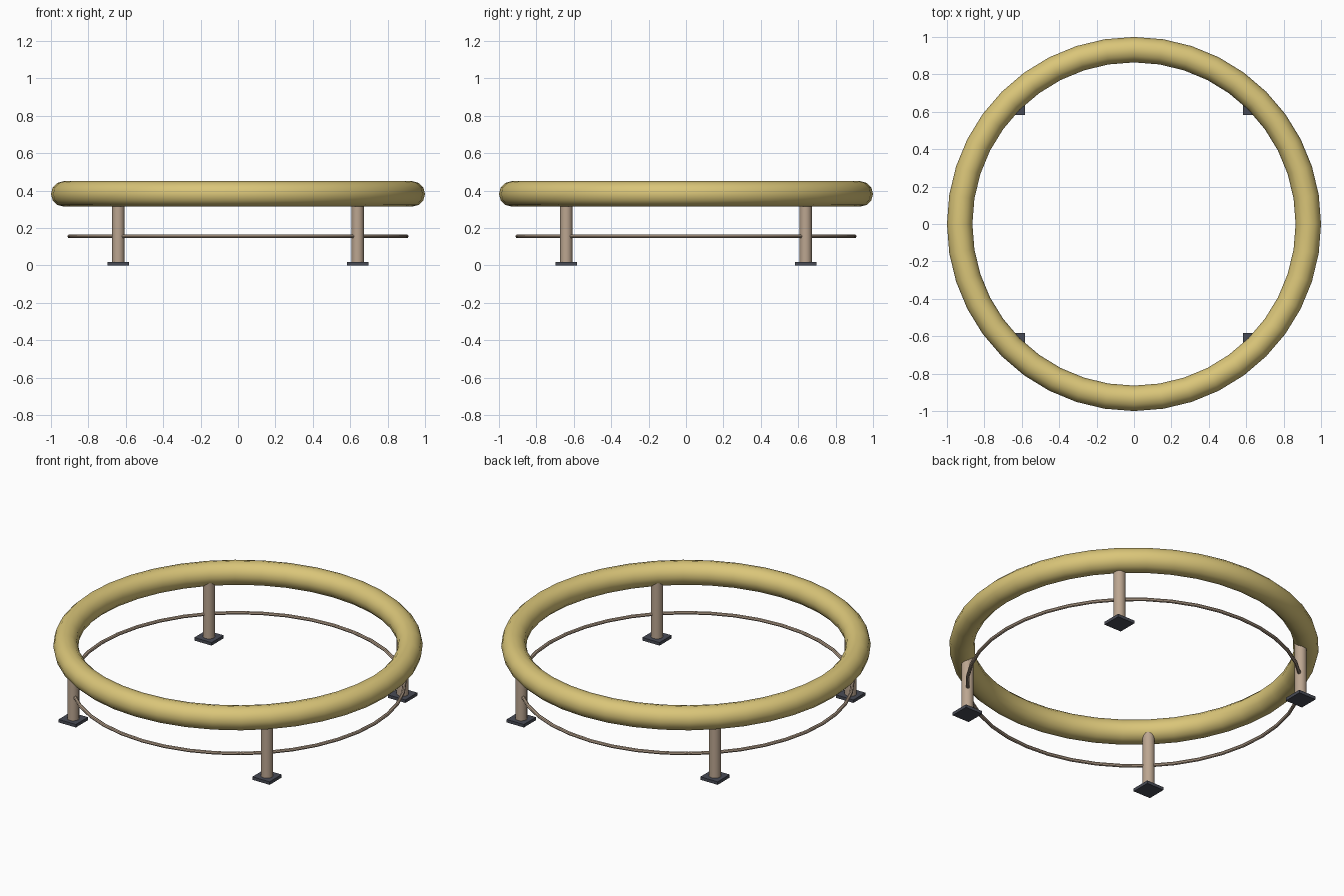
import bpy
import math

if "Cube" in bpy.data.objects:
    bpy.data.objects.remove(bpy.data.objects["Cube"])


def material(name, rgb):
    m = bpy.data.materials.new(name)
    m.diffuse_color = (*rgb, 1.0)
    m.use_nodes = True
    m.node_tree.nodes["Principled BSDF"].inputs["Base Color"].default_value = m.diffuse_color
    return m


GOLD = material("pale gold", (0.70, 0.56, 0.19))
TAN = material("warm tan", (0.50, 0.38, 0.28))
DARK = material("dark slate", (0.065, 0.07, 0.09))


def finish(name, mat, smooth=True):
    ob = bpy.context.object
    ob.name = name
    ob.data.materials.append(mat)
    if smooth:
        bpy.ops.object.shade_smooth_by_angle(angle=math.radians(40))
    return ob


def ring(name, mat, major, minor, z, sides):
    bpy.ops.mesh.primitive_torus_add(
        major_radius=major, minor_radius=minor, major_segments=40,
        minor_segments=sides, location=(0, 0, z))
    return finish(name, mat)


# Thick padded top ring and thin lower rail
ring("top_ring", GOLD, 0.932, 0.068, 0.382, 12)
ring("lower_rail", TAN, 0.902, 0.01, 0.155, 8)

# Four legs, each with a square foot plate
P = 0.64
FOOT_H = 0.018
LEG_TOP = 0.382
for side, sx in (("left", -1), ("right", 1)):
    for end, sy in (("front", -1), ("back", 1)):
        bpy.ops.mesh.primitive_cylinder_add(
            vertices=16, radius=0.033, depth=LEG_TOP - FOOT_H / 2,
            location=(sx * P, sy * P, (LEG_TOP + FOOT_H / 2) / 2))
        finish(f"{end}_{side}_leg", TAN)
        bpy.ops.mesh.primitive_cube_add(
            size=1, location=(sx * P, sy * P, FOOT_H / 2))
        bpy.context.object.scale = (0.114, 0.114, FOOT_H)
        bpy.ops.object.transform_apply(location=False, rotation=False, scale=True)
        finish(f"{end}_{side}_foot", DARK, smooth=False)
